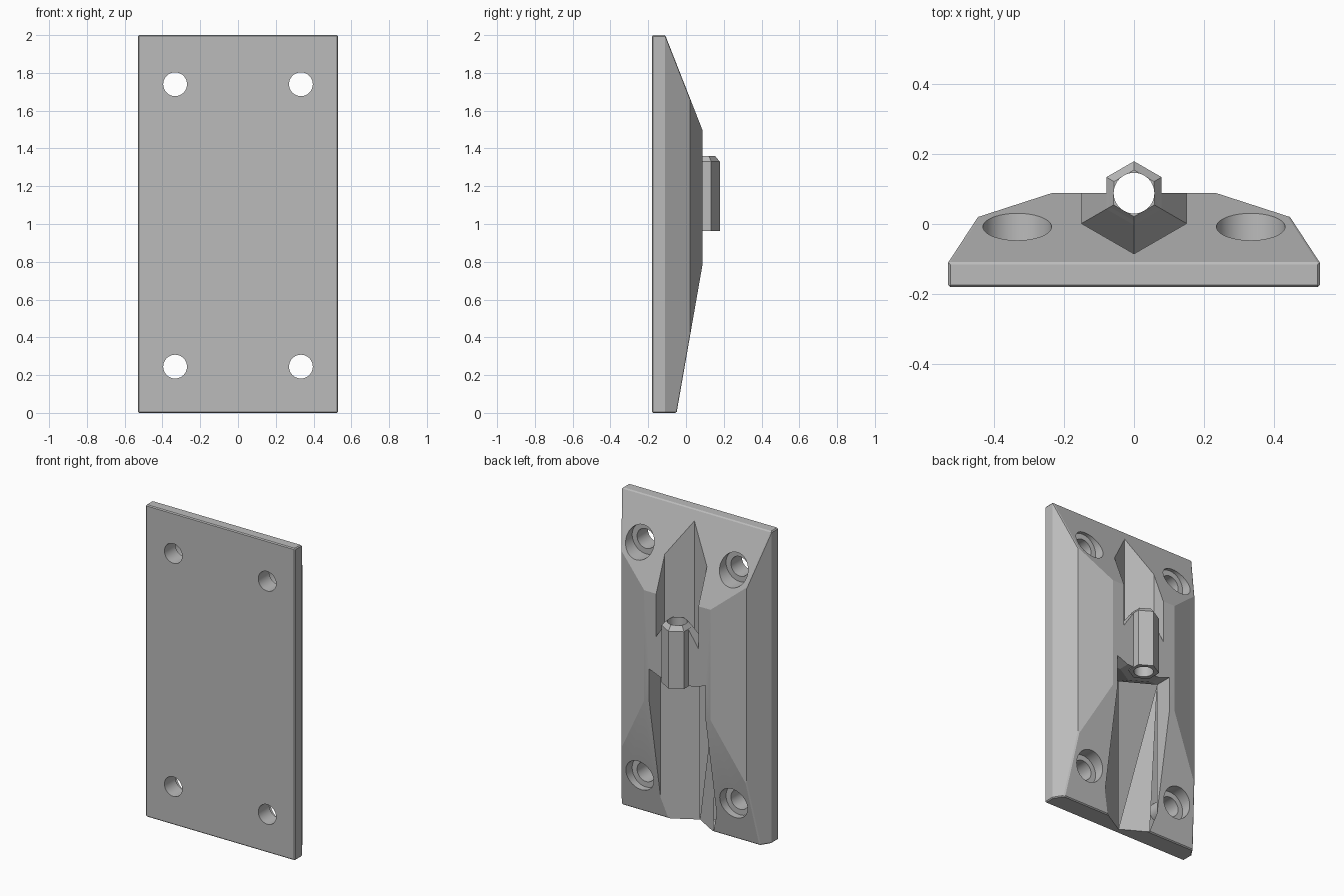
import bpy, bmesh, math
from mathutils import Matrix

cube = bpy.data.objects.get("Cube")
if cube:
    bpy.data.objects.remove(cube, do_unlink=True)

grey = bpy.data.materials.new("plain grey")
grey.use_nodes = True
grey.diffuse_color = (0.5, 0.5, 0.5, 1)
grey.node_tree.nodes["Principled BSDF"].inputs["Base Color"].default_value = (0.5, 0.5, 0.5, 1)


def finish(name, bm):
    bmesh.ops.recalc_face_normals(bm, faces=bm.faces)
    mesh = bpy.data.meshes.new(name)
    bm.to_mesh(mesh)
    bm.free()
    mesh.materials.append(grey)
    obj = bpy.data.objects.new(name, mesh)
    bpy.context.collection.objects.link(obj)
    return obj


def prism(name, points, offset):
    """Extrude a closed 3D outline along an offset."""
    bm = bmesh.new()
    face = bm.faces.new([bm.verts.new(p) for p in points])
    out = bmesh.ops.extrude_face_region(bm, geom=[face])
    verts = [v for v in out["geom"] if isinstance(v, bmesh.types.BMVert)]
    bmesh.ops.translate(bm, verts=verts, vec=offset)
    return finish(name, bm)


def turned(name, rings, sides, matrix):
    """Stack regular polygons given as (height, radius), corners towards +y and -y."""
    bm = bmesh.new()
    loops = []
    for h, r in rings:
        angles = [math.pi / 2 + i * math.tau / sides for i in range(sides)]
        loops.append([bm.verts.new((r * math.cos(a), r * math.sin(a), h)) for a in angles])
    for low, high in zip(loops, loops[1:]):
        for i in range(sides):
            j = (i + 1) % sides
            bm.faces.new((low[i], low[j], high[j], high[i]))
    bm.faces.new(loops[0])
    bm.faces.new(loops[-1])
    bm.transform(matrix)
    return finish(name, bm)


def activate(obj):
    bpy.ops.object.select_all(action="DESELECT")
    obj.select_set(True)
    bpy.context.view_layer.objects.active = obj


def combine(target, tool, operation):
    activate(target)
    mod = target.modifiers.new("cut", "BOOLEAN")
    mod.operation, mod.object, mod.solver = operation, tool, "EXACT"
    bpy.ops.object.modifier_apply(modifier=mod.name)
    bpy.data.objects.remove(tool, do_unlink=True)


# Plate: faceted cross-section crossed with the sloping side profile
half = [(0.53, -0.18), (0.53, -0.11), (0.445, 0.02), (0.235, 0.088)]
section = half + [(-x, y) for x, y in reversed(half)]
plate = prism("mounting_plate", [(x, y, -0.1) for x, y in section], (0, 0, 2.2))
side = [(-0.3, 0), (-0.3, 2), (-0.11, 2), (0.09, 1.49), (0.09, 0.8), (-0.05, 0)]
combine(plate, prism("side_profile", [(-1, y, z) for y, z in side], (2, 0, 0)), "INTERSECT")

# Slightly eased edges
activate(plate)
bevel = plate.modifiers.new("eased edges", "BEVEL")
bevel.width, bevel.segments, bevel.angle_limit = 0.006, 1, math.radians(40)
bpy.ops.object.modifier_apply(modifier=bevel.name)

axis = Matrix.Translation((0, 0.088, 0))

# Upper hexagonal groove with a raised pyramid floor
upper = turned("upper_groove", [(1.22, 0.173), (2.1, 0.173)], 6, axis)
combine(upper, turned("floor", [(1.2, 0.19), (1.36, 0.067)], 6, axis), "DIFFERENCE")
combine(plate, upper, "DIFFERENCE")

# Lower, wider hexagonal groove with a ceiling that dips in the middle
lower = turned("lower_groove", [(-0.1, 0.23), (1.0, 0.23)], 6, axis)
combine(lower, turned("ceiling", [(0.968, 0.14), (1.01, 0.26)], 6, axis), "DIFFERENCE")
combine(plate, lower, "DIFFERENCE")

# Hexagonal sleeve with a chamfered top, and its bore
sleeve = turned("sleeve", [(0.963, 0.091), (1.33, 0.091), (1.36, 0.066)], 6, axis)
combine(plate, sleeve, "UNION")
combine(plate, turned("bore", [(0.8, 0.058), (1.5, 0.058)], 48, axis), "DIFFERENCE")

# Counterbored screw holes
for x in (-0.333, 0.333):
    for z in (0.245, 1.74):
        place = Matrix.Translation((x, 0, z)) @ Matrix.Rotation(-math.pi / 2, 4, "X")
        rings = [(-0.3, 0.063), (-0.07, 0.063), (-0.07, 0.098), (0.2, 0.098)]
        combine(plate, turned("screw_hole", rings, 48, place), "DIFFERENCE")

activate(plate)
bpy.ops.object.shade_smooth_by_angle(angle=math.radians(12))
